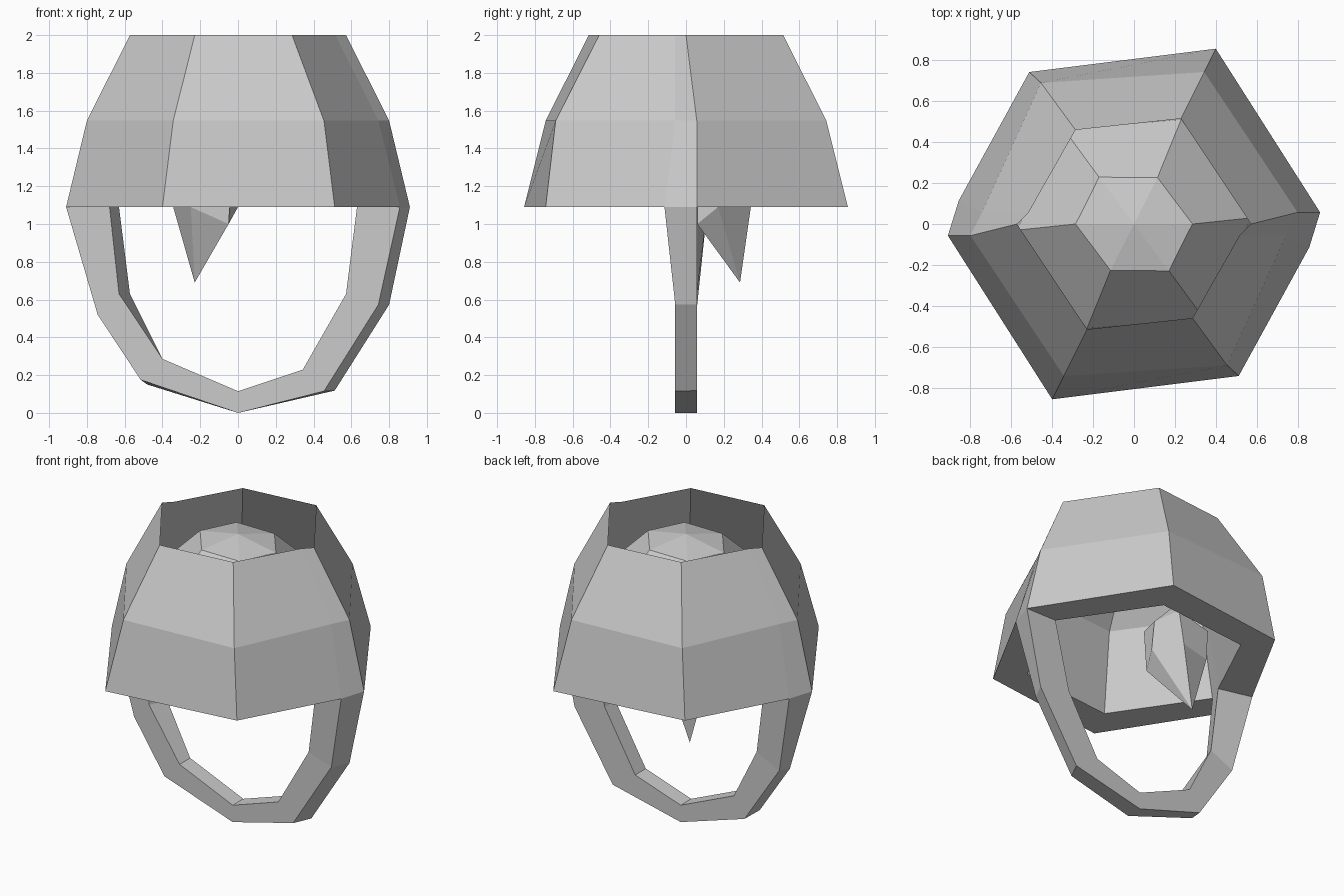
import bpy, bmesh

if "Cube" in bpy.data.objects:
    bpy.data.objects.remove(bpy.data.objects["Cube"])


def finish(name, bm):
    bmesh.ops.remove_doubles(bm, verts=bm.verts, dist=0.0005)
    bmesh.ops.recalc_face_normals(bm, faces=bm.faces)
    mesh = bpy.data.meshes.new(name)
    bm.to_mesh(mesh)
    bm.free()
    obj = bpy.data.objects.new(name, mesh)
    bpy.context.collection.objects.link(obj)
    return obj


def bridge(bm, a, b, closed=True):
    n = len(a)
    for i in range(n if closed else n - 1):
        j = (i + 1) % n
        bm.faces.new((a[i], a[j], b[j], b[i]))


def fan(bm, ring, tip):
    v = bm.verts.new(tip)
    for i in range(len(ring)):
        bm.faces.new((ring[i], ring[(i + 1) % len(ring)], v))


def half_turn_ring(bm, half, z):
    """Ring made from half its points plus the same points turned 180 degrees."""
    pts = half + [(-x, -y) for x, y in half]
    return [bm.verts.new((x, y, z)) for x, y in pts]


# Helmet: open-topped outer wall, bottom rim, and inner dome liner
profile = [
    (2.00, [(.572, 0), (.515, -.057), (.286, -.46), (-.229, -.515)]),
    (1.547, [(.80, .057), (.743, -.057), (.455, -.69), (-.343, -.743)]),
    (1.09, [(.91, .057), (.857, -.114), (.512, -.743), (-.40, -.857)]),
    (1.09, [(.68, .057), (.63, -.057), (.39, -.56), (-.29, -.63)]),
    (1.60, [(.572, .03), (.53, -.06), (.34, -.46), (-.23, -.51)]),
    (1.887, [(.286, 0), (.265, -.04), (.171, -.229), (-.115, -.227)]),
]
bm = bmesh.new()
rings = [half_turn_ring(bm, half, z) for z, half in profile]
for a, b in zip(rings, rings[1:]):
    bridge(bm, a, b)
fan(bm, rings[-1], (0, 0, 1.94))
finish("helmet_shell", bm)

# Chin strap: four long edges following a U path
front_outer = [(-.91, 1.09), (-.743, .52), (-.515, .175), (0, 0),
               (.455, .115), (.743, .573), (.857, 1.09)]
back_outer = [(-.857, 1.09), (-.743, .55), (-.48, .15), (0, 0),
              (.512, .118), (.80, .573), (.91, 1.09)]
front_inner = [(-.68, 1.09), (-.63, .63), (-.40, .286), (0, .115),
               (.343, .229), (.572, .63), (.63, 1.09)]
back_inner = [(-.63, 1.09), (-.572, .63), (-.40, .286), (0, .115),
              (.343, .229), (.572, .63), (.68, 1.09)]


def rail(bm, path, y, first, last):
    ys = [first] + [y] * (len(path) - 2) + [last]
    return [bm.verts.new((x, yy, z)) for (x, z), yy in zip(path, ys)]


bm = bmesh.new()
t = .057
rails = [rail(bm, front_outer, -t, -t, -2 * t),
         rail(bm, back_outer, t, 2 * t, t),
         rail(bm, back_inner, t, t, t),
         rail(bm, front_inner, -t, -t, -t)]
for i in range(4):
    bridge(bm, rails[i], rails[(i + 1) % 4], closed=False)
finish("chin_strap", bm)

# Hanging spike inside the helmet
bm = bmesh.new()
lower = [bm.verts.new(p) for p in [(0, .17, 1.09), (-.115, .343, 1.09), (-.343, .286, 1.09),
                                   (-.25, .13, 1.09), (-.05, .06, 1.0)]]
upper = [bm.verts.new(p) for p in [(-.03, .16, 1.30), (-.17, .23, 1.40), (-.36, .28, 1.30),
                                   (-.25, .12, 1.30), (-.03, .06, 1.27)]]
bridge(bm, lower, upper)
fan(bm, lower, (-.229, .286, .69))
fan(bm, upper, (-.17, .17, 1.45))
finish("inner_spike", bm)
